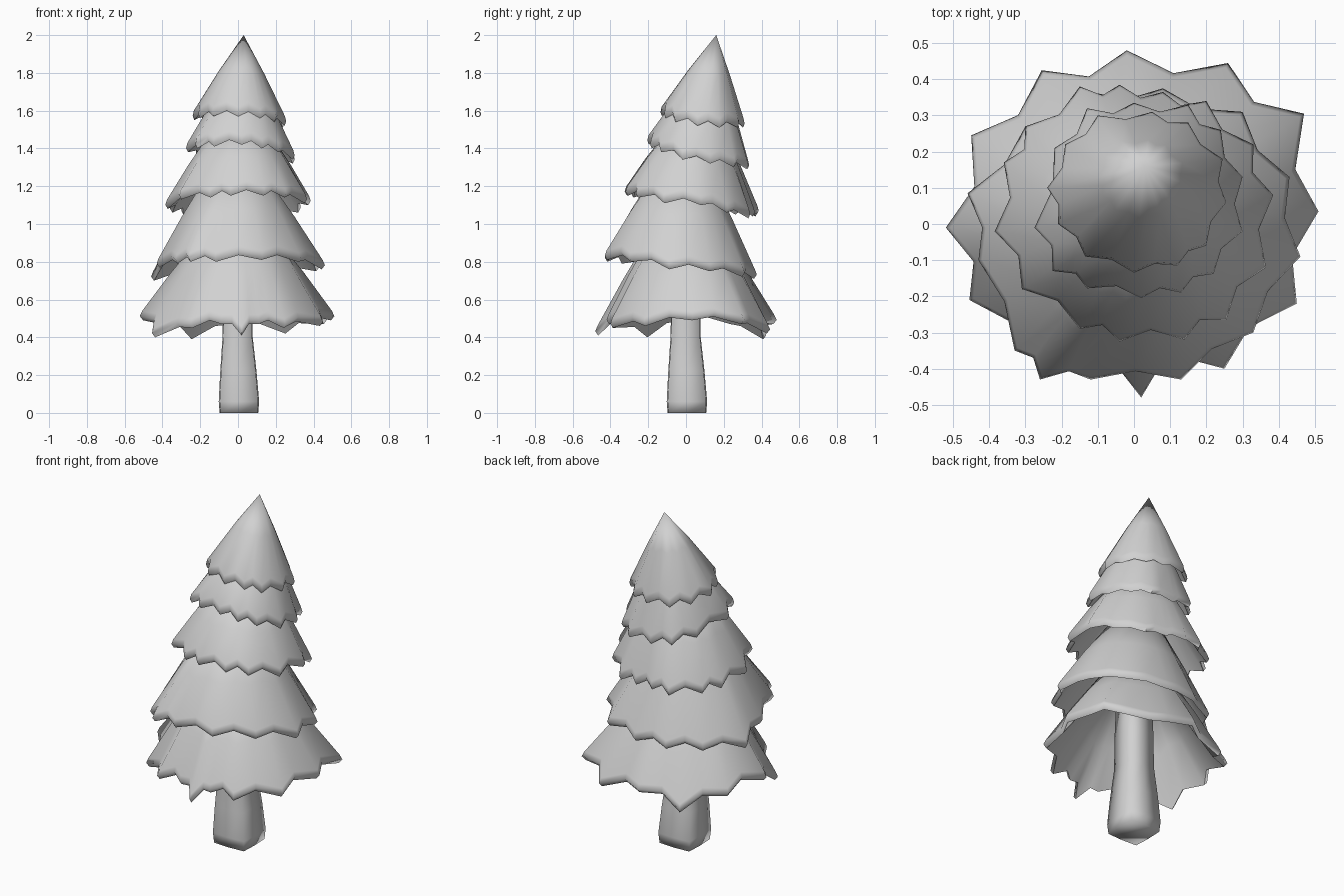
import bpy, bmesh, math
from mathutils import Vector

if "Cube" in bpy.data.objects:
    bpy.data.objects.remove(bpy.data.objects["Cube"])

grey = bpy.data.materials.new("plain_grey")
grey.diffuse_color = (0.64, 0.64, 0.64, 1)
grey.use_nodes = True
grey.node_tree.nodes["Principled BSDF"].inputs["Base Color"].default_value = grey.diffuse_color


def finish(bm, name, angle):
    bmesh.ops.recalc_face_normals(bm, faces=bm.faces)
    mesh = bpy.data.meshes.new(name)
    bm.to_mesh(mesh)
    bm.free()
    mesh.materials.append(grey)
    obj = bpy.data.objects.new(name, mesh)
    bpy.context.collection.objects.link(obj)
    bpy.ops.object.select_all(action='DESELECT')
    obj.select_set(True)
    bpy.context.view_layer.objects.active = obj
    bpy.ops.object.shade_smooth_by_angle(angle=math.radians(angle))


def loft(rings, name, angle):
    """Skin a list of rings; a one-point ring closes to an apex."""
    bm = bmesh.new()
    loops = [[bm.verts.new(p) for p in ring] for ring in rings]
    for a, b in zip(loops, loops[1:]):
        n = len(a)
        for i in range(n):
            j = (i + 1) % n
            if len(b) == 1:
                bm.faces.new((a[i], a[j], b[0]))
            else:
                bm.faces.new((a[i], a[j], b[j], b[i]))
    for end in (loops[0], loops[-1]):
        if len(end) > 2:
            bm.faces.new(end)
    finish(bm, name, angle)


def skirt(name, tips, top, top_r, notch=0.92, lift=0.03):
    """Hollow branch tier: jagged rim, thick lip, cone up to a small collar."""
    top = Vector(top)
    axis = sum((Vector(t) for t in tips), Vector()) / len(tips)
    rim = []
    for i, t in enumerate(tips):
        a, b = Vector(t), Vector(tips[(i + 1) % len(tips)])
        mid = (a + b) / 2
        inner = axis + (mid - axis) * notch
        inner.z = mid.z + lift
        rim += [a, inner]

    def collar(radius, dz):
        ring = []
        for p in rim:
            d = Vector((p.x - axis.x, p.y - axis.y, 0)).normalized()
            ring.append(top + d * radius + Vector((0, 0, dz)))
        return ring

    def scaled(s, dz):
        return [Vector((axis.x + (p.x - axis.x) * s,
                        axis.y + (p.y - axis.y) * s, p.z + dz)) for p in rim]

    lower = scaled(0.965, 0.0)
    edge = scaled(1.0, 0.022)
    shoulder = scaled(0.975, 0.05)
    crown = collar(top_r, 0) if top_r else [top] * len(rim)
    middle = [p.lerp(q, 0.5) + Vector((0, 0, 0.01)) for p, q in zip(shoulder, crown)]
    under = collar(max(top_r * 0.75, 0.04), -0.06 if top_r else -0.2)
    hollow = [p.lerp(q, 0.5) + Vector((0, 0, 0.01)) for p, q in zip(lower, under)]
    loft([under, hollow, lower, edge, shoulder, middle, crown if top_r else [top]],
         name, 85)


# Branch tiers, bottom to top: the drooping tips of each rim
skirt("branches_1",
      [(.51, .035, .49), (.47, .305, .47), (.26, .445, .42), (-.02, .48, .47),
       (-.255, .425, .39), (-.45, .245, .47), (-.52, -.01, .49), (-.455, -.21, .40),
       (-.25, -.40, .45), (-.09, -.42, .47), (.02, -.48, .41), (.11, -.42, .47),
       (.25, -.40, .45), (.45, -.22, .46)],
      (0, 0, .93), .2, notch=0.91, lift=.03)
skirt("branches_2",
      [(.43, .13, .75), (.30, .31, .72), (.08, .375, .71), (-.12, .365, .71),
       (-.30, .27, .71), (-.46, .085, .70), (-.43, -.10, .77), (-.33, -.35, .79),
       (-.26, -.43, .80), (-.12, -.43, .80), (.13, -.43, .81), (.33, -.30, .80),
       (.46, -.09, .76)],
      (-.01, -.02, 1.25), .16, notch=0.94)
skirt("branches_3",
      [(.385, .08, 1.10), (.33, .22, 1.06), (.20, .34, 1.03), (.08, .365, 1.04),
       (-.04, .385, 1.05), (-.15, .38, 1.04), (-.30, .27, 1.05), (-.36, .17, 1.06),
       (-.385, -.02, 1.08), (-.31, -.18, 1.13), (-.15, -.29, 1.14), (-.04, -.325, 1.15),
       (.14, -.32, 1.15), (.255, -.265, 1.14), (.365, -.12, 1.11)],
      (0.01, .05, 1.48), .16, notch=0.92)
skirt("branches_4",
      [(.30, .13, 1.32), (.24, .26, 1.30), (.15, .33, 1.29), (0, .335, 1.29),
       (-.13, .32, 1.31), (-.22, .21, 1.34), (-.275, -.01, 1.38), (-.225, -.13, 1.40),
       (-.13, -.178, 1.41), (.02, -.205, 1.42), (.13, -.19, 1.40), (.22, -.138, 1.38),
       (.30, -.02, 1.34)],
      (0.02, .1, 1.68), .13, notch=0.92)
skirt("treetop",
      [(.255, .06, 1.52), (.245, .18, 1.51), (.15, .28, 1.51), (.05, .31, 1.51),
       (-.10, .30, 1.52), (-.19, .22, 1.53), (-.24, .10, 1.55), (-.21, 0, 1.56),
       (-.135, -.09, 1.57), (0, -.135, 1.57), (.12, -.115, 1.56), (.20, -.06, 1.54)],
      (.03, .16, 2.0), 0, notch=0.93)

# Trunk: rounded square section, flared at the foot
square = [(1, 0), (.95, .95), (0, 1), (-.95, .95), (-1, 0), (-.95, -.95), (0, -1), (.95, -.95)]
levels = [(0, .102, .005), (.06, .107, .005), (.22, .096, .002),
          (.4, .08, -.002), (.6, .078, 0), (.88, .07, 0)]
loft([[(x * r + c, y * r + c, z) for x, y in square] for z, r, c in levels],
     "trunk", 100)
